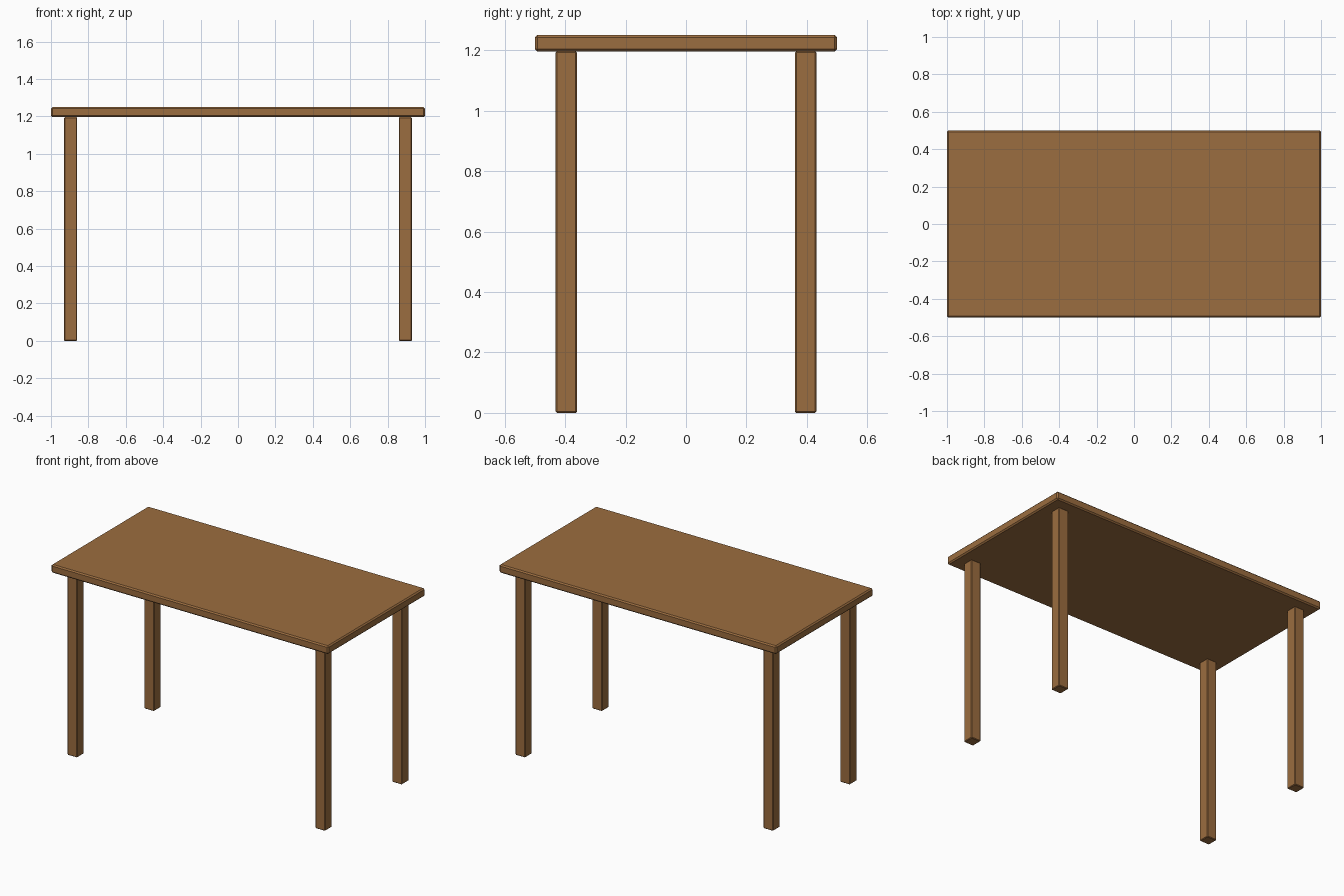
import bpy

cube = bpy.data.objects.get("Cube")
if cube:
    bpy.data.objects.remove(cube, do_unlink=True)

# Single brown wood colour
wood = bpy.data.materials.new("brown wood")
wood.use_nodes = True
colour = (0.33, 0.153, 0.05, 1)
wood.diffuse_color = colour
wood.node_tree.nodes["Principled BSDF"].inputs["Base Color"].default_value = colour


def chamfered_box(name, centre, size, chamfer):
    """Box with flat chamfered edges."""
    bpy.ops.mesh.primitive_cube_add(size=1, location=centre)
    box = bpy.context.object
    box.name = name
    box.scale = size
    bpy.ops.object.transform_apply(location=False, rotation=False, scale=True)
    box.data.materials.append(wood)
    bevel = box.modifiers.new("chamfer", "BEVEL")
    bevel.width = chamfer
    bevel.segments = 1
    return box


HEIGHT, THICKNESS, LEG = 1.25, 0.054, 0.07
leg_height = HEIGHT - THICKNESS

# Tabletop
chamfered_box("tabletop", (0, 0, HEIGHT - THICKNESS / 2), (2, 1, THICKNESS), 0.008)

# Four square legs, set in from the corners
for side, x in (("left", 1), ("right", -1)):
    for end, y in (("front", -1), ("back", 1)):
        chamfered_box(f"{end}_{side}_leg", (x * 0.895, y * 0.396, leg_height / 2),
                      (LEG, LEG, leg_height), 0.004)
